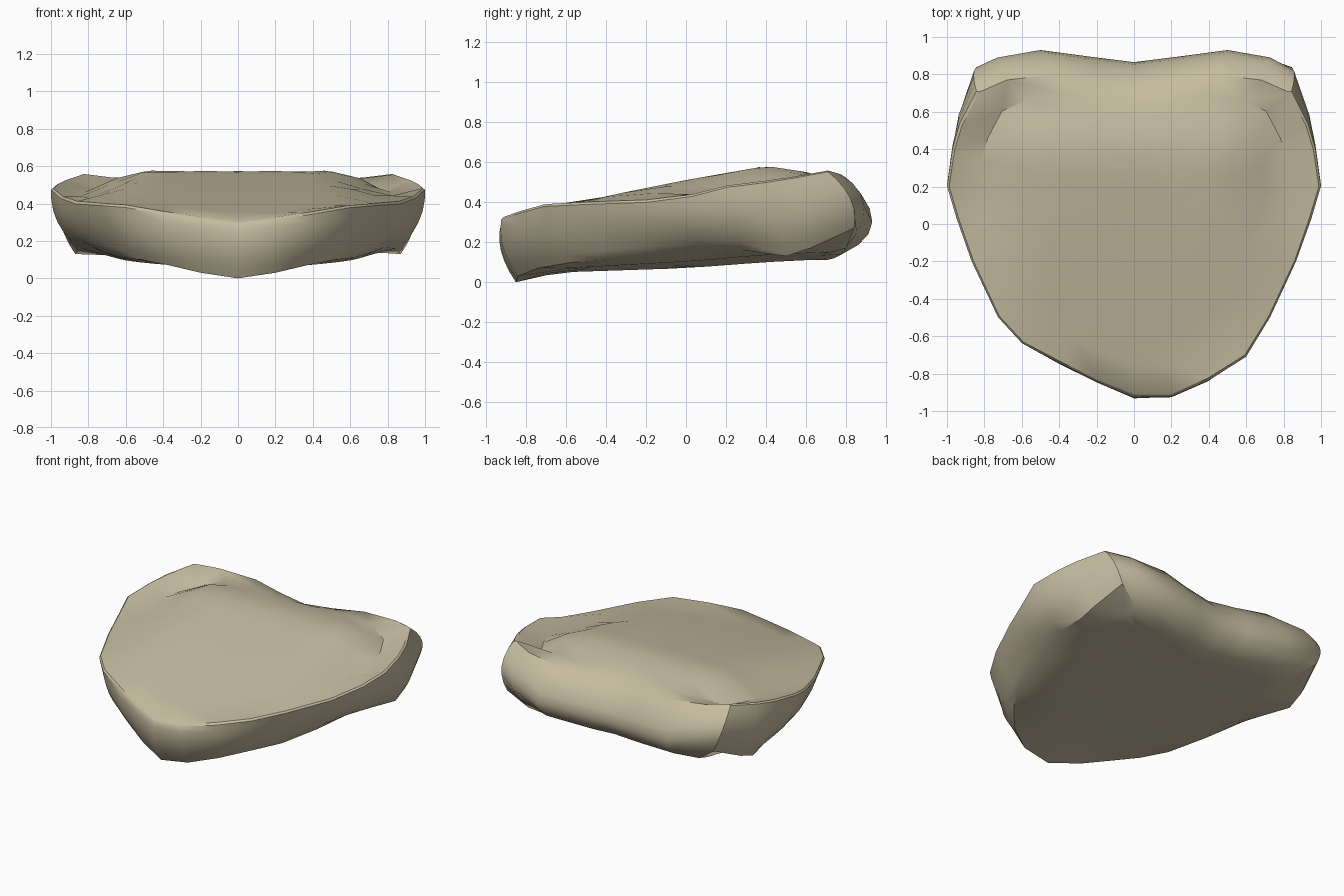
import bpy, bmesh, math
from mathutils import Vector

if "Cube" in bpy.data.objects:
    bpy.data.objects.remove(bpy.data.objects["Cube"], do_unlink=True)

# Half outlines from the front tip round the left side to the back notch
RIM = [(0, -.92, .30), (.2, -.88, .325), (.4, -.79, .355), (.6, -.675, .39), (.73, -.5, .4),
       (.87, -.2, .41), (.95, .03, .44), (1, .2, .485), (.97, .4, .51), (.93, .53, .53),
       (.84, .7, .56), (.68, .77, .54), (.42, .8, .52), (.2, .76, .5), (0, .73, .49)]
WAIST = [(0, -.925, .16), (.2, -.875, .18), (.39, -.78, .2), (.57, -.64, .22), (.68, -.47, .25),
         (.82, -.18, .27), (.91, .05, .28), (.965, .25, .3), (.95, .46, .3), (.93, .6, .34),
         (.855, .82, .42), (.73, .89, .38), (.5, .93, .3), (.2, .89, .28), (0, .865, .27)]
BASE = [(0, -.85, 0), (.2, -.8, .03), (.37, -.7, .07), (.52, -.56, .1), (.62, -.4, .11),
        (.72, -.15, .14), (.78, .08, .165), (.84, .28, .16), (.87, .5, .13), (.86, .62, .17),
        (.8, .84, .27), (.66, .8, .17), (.45, .78, .14), (.2, .74, .12), (0, .7, .11)]
TOP_HEIGHT = [(-.9, .32), (-.6, .385), (-.3, .45), (0, .51), (.4, .58), (.6, .55), (.8, .5)]
BASE_HEIGHT = [(-.85, .01), (-.6, .05), (0, .07), (.4, .1), (.8, .12)]


def lookup(table, v):
    """Piecewise linear height along the length."""
    for (a, p), (b, q) in zip(table, table[1:]):
        if v <= b:
            return p + (q - p) * max(0, (v - a) / (b - a))
    return table[-1][1]


def smooth(a, b, v):
    t = min(1, max(0, (v - a) / (b - a)))
    return t * t * (3 - 2 * t)


def full_loop(half):
    """Mirror a half outline, with the front tip leaning slightly to the left."""
    loop = [Vector(p) for p in half]
    loop += [Vector((-x, y, z)) for x, y, z in half[-2:0:-1]]
    for p in loop:
        lean = max(-.045, min(.045, p.x * .2))
        p.y -= lean * (1 - smooth(-.75, -.5, p.y))
    return loop


def top_z(x, y):
    drop = .11 * smooth(.52, .82, abs(x)) * smooth(-.5, .3, y)
    return lookup(TOP_HEIGHT, y) - drop


def base_z(x, y):
    return lookup(BASE_HEIGHT, y) + .05 * abs(x)


def cap_rings(loop, height):
    """Shrink an outline towards the middle and lay it on a height surface."""
    rings = []
    for t in (.84, .7, .55, .38, .2):
        ring = []
        for p in loop:
            x, y = p.x * t, .1 + (p.y - .1) * t
            ring.append(Vector((x, y, height(x, y))))
        rings.append(ring)
    return rings


rim, waist, base = map(full_loop, (RIM, WAIST, BASE))

# Wall: smooth curve through rim, waist and base
wall = []
STEPS = 6
for i in range(STEPS + 1):
    s = i / STEPS
    a, b, c = (1 - s) * (1 - 2 * s), 4 * s * (1 - s), s * (2 * s - 1)
    wall.append([p * a + q * b + r * c for p, q, r in zip(rim, waist, base)])

rings = cap_rings(rim, top_z)[::-1] + wall + cap_rings(base, base_z)

bm = bmesh.new()
rows = [[bm.verts.new(p) for p in ring] for ring in rings]
n = len(rim)
for r0, r1 in zip(rows, rows[1:]):
    for i in range(n):
        j = (i + 1) % n
        bm.faces.new((r0[i], r1[i], r1[j], r0[j]))

# Close both caps with a centre point
for row, height in ((rows[0], top_z), (rows[-1], base_z)):
    centre = bm.verts.new((0, .1, height(0, .1)))
    for i in range(n):
        bm.faces.new((row[i], row[(i + 1) % n], centre))
bmesh.ops.recalc_face_normals(bm, faces=bm.faces)

# Narrow chamfer along the sharp part of the rim
corner = 10
rim_row = rows[5]
sharp = []
for i in range(n):
    j = (i + 1) % n
    if max(min(i, n - i), min(j, n - j)) <= corner:
        sharp.append(bm.edges.get((rim_row[i], rim_row[j])))
bmesh.ops.bevel(bm, geom=sharp, offset=.012, segments=1, affect='EDGES')

mesh = bpy.data.meshes.new("bone_body")
bm.to_mesh(mesh)
bm.free()
body = bpy.data.objects.new("bone_body", mesh)
bpy.context.collection.objects.link(body)

# Bone colour
bone = bpy.data.materials.new("bone_beige")
bone.use_nodes = True
colour = (.56, .50, .35, 1)
bone.diffuse_color = colour
bone.node_tree.nodes["Principled BSDF"].inputs["Base Color"].default_value = colour
mesh.materials.append(bone)

bpy.ops.object.select_all(action='DESELECT')
body.select_set(True)
bpy.context.view_layer.objects.active = body
bpy.ops.object.shade_smooth_by_angle(angle=math.radians(38))
